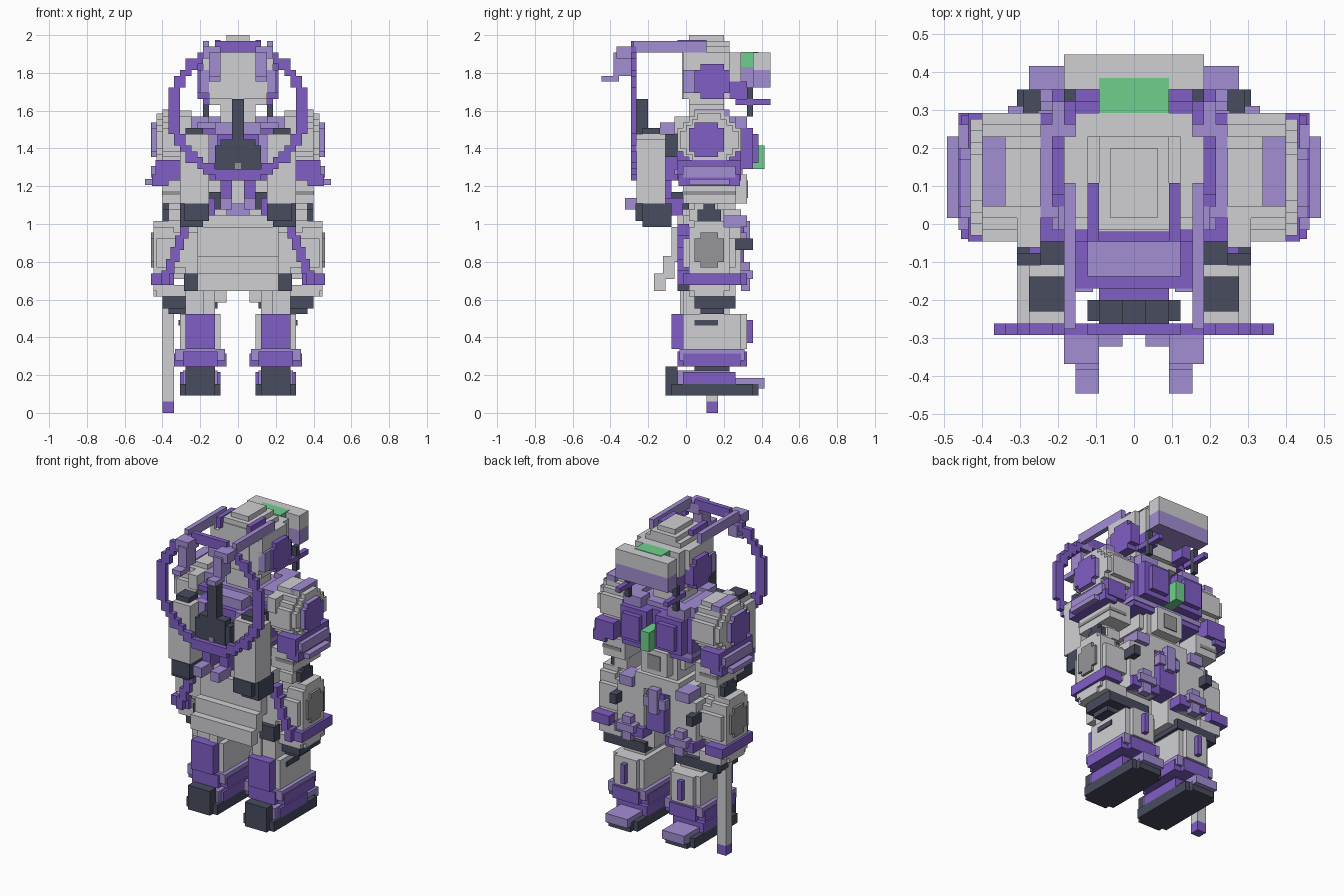
import bpy
import bmesh
from mathutils import Matrix, Vector

U = 2 / 65          # size of one block
MID_Y = 14.5        # block row lying on y = 0

cube = bpy.data.objects.get("Cube")
if cube:
    bpy.data.objects.remove(cube, do_unlink=True)


def material(name, code):
    rgb = [int(code[i:i + 2], 16) / 255 for i in (0, 2, 4)]
    lin = [c / 12.92 if c < 0.04 else ((c + 0.055) / 1.055) ** 2.4 for c in rgb]
    mat = bpy.data.materials.new(name)
    mat.use_nodes = True
    mat.diffuse_color = (*lin, 1)
    mat.node_tree.nodes["Principled BSDF"].inputs["Base Color"].default_value = (*lin, 1)
    return mat


GREY = material("light_grey", "D0D0D4")
STEEL = material("mid_grey", "969698")
LILAC = material("pale_purple", "A28ED2")
PURPLE = material("purple", "805EC6")
DARK = material("dark_slate", "484C5E")
GREEN = material("green", "6ED08C")


def build(name, mat, boxes):
    """Join block-unit boxes, each given as x, y and z ranges, in one object."""
    bm = bmesh.new()
    for ranges in boxes:
        lo, hi = (Vector(c) for c in zip(*ranges))
        shift = Vector((0, MID_Y, 0))
        mid, size = ((lo + hi) / 2 - shift) * U, (hi - lo) * U
        bmesh.ops.create_cube(bm, size=1, matrix=Matrix.LocRotScale(mid, None, size))
    mesh = bpy.data.meshes.new(name)
    bm.to_mesh(mesh)
    bm.free()
    mesh.materials.append(mat)
    obj = bpy.data.objects.new(name, mesh)
    bpy.context.collection.objects.link(obj)


def rounded(x, y, z, step):
    """Boxes for a block whose side outline has stepped corners."""
    return [(x, (y[0] + s, y[1] - s), (z[0] + step - s, z[1] - step + s))
            for s in range(step + 1)]


def mid(name, mat, half, y, z, step=0):
    build(name, mat, rounded((-half, half), y, z, step))


def pair(name, mat, x, y, z, step=0):
    build("left_" + name, mat, rounded(x, y, z, step))
    build("right_" + name, mat, rounded((-x[1], -x[0]), y, z, step))


# Feet
pair("sole", DARK, (3, 10), (12, 26), (3, 5))
pair("sole_tip", DARK, (4, 9), (11, 27), (3, 5))
pair("heel_block", DARK, (4, 9), (11, 13), (4, 8))
pair("shoe", PURPLE, (3, 10), (14, 23), (5, 7))
pair("shoe_collar", LILAC, (3.5, 9.5), (13, 22), (5, 7.3))
pair("toe_cap", LILAC, (4, 9), (22, 28), (4.2, 6))
pair("ankle", DARK, (4, 9), (16, 22), (6, 8.5))

# Shins
pair("boot_cuff", PURPLE, (2, 11), (14, 24), (8, 10.2))
pair("boot_cuff_rim", LILAC, (2.2, 10.8), (13.4, 24.6), (9, 11))
pair("cuff_front", PURPLE, (3.5, 9.5), (13, 25), (8, 10.6))
pair("shin", GREY, (3, 10), (14, 24), (10, 17))
pair("shin_back", GREY, (4, 9), (24, 25), (11, 17))
pair("shin_plate", PURPLE, (4, 9), (12, 14), (11, 17))
pair("shin_stripe", PURPLE, (6, 7), (24, 26), (12, 16))
pair("shin_slot", DARK, (9, 10.2), (16, 20), (15, 16))
pair("knee", GREY, (4, 9), (14, 22), (17, 20))
pair("knee_wrap", DARK, (3.5, 9.5), (16, 23), (18, 20))

# Thighs and hips
pair("thigh", GREY, (2, 9), (14, 22), (19, 31))
pair("thigh_front_rail", GREY, (4, 6), (13.5, 15), (17, 22))
pair("thigh_strap", DARK, (6, 9.3), (13, 15), (21, 24))
pair("thigh_plate", GREY, (3, 9), (21, 24), (22, 32))
pair("thigh_plate_rim", PURPLE, (2.5, 9), (21, 25), (22, 24))
pair("thigh_badge", LILAC, (5, 7), (24, 25.5), (21, 26))
pair("thigh_badge_bar", LILAC, (4, 8), (24, 26), (23, 24.5))
pair("hip_clip", DARK, (8, 9.5), (23, 26), (28, 30))
mid("pelvis", GREY, 7, (14, 22), (27, 34))
mid("belt", GREY, 5, (15, 24), (32, 35))
mid("crotch_plate", PURPLE, 2, (20, 24.5), (24, 32))
mid("crotch_badge", LILAC, 1, (24, 25.5), (28, 33))
mid("crotch_badge_bar", LILAC, 2.5, (23.5, 25), (29, 31))
pair("hip_pod", LILAC, (5, 8), (21, 25), (32, 34))

# Stepped sheet hanging over the hips
build("tail_sheet", GREY, [((-6, 6), (13, 15), (29, 34)),
                           ((-7, 7), (12, 14), (26, 32)),
                           ((-7, 7), (10.5, 12.5), (23, 27)),
                           ((-7, 7), (9, 11), (21, 24))])

# Waist
mid("abdomen", GREY, 4, (14, 23), (33, 42))
mid("abdomen_plate", GREY, 3, (22, 25), (36, 41))
mid("abdomen_disc", STEEL, 1.5, (24, 25.2), (37, 40))
mid("waist_band", GREY, 5, (14, 22), (37, 40))
pair("waist_block", DARK, (3, 5), (12, 15), (35, 38))
pair("waist_fin", PURPLE, (4, 6), (11, 14), (34, 37))
mid("waist_guard", LILAC, 2, (12, 14), (34, 36))

# Chest
mid("chest", PURPLE, 8, (13, 24), (40, 49))
mid("chest_stripe", LILAC, 8.2, (12.5, 24.2), (41, 42))
mid("chest_top", LILAC, 7, (14, 23), (48, 50))
pair("chest_plate", PURPLE, (1, 7), (23, 26), (42, 49))
pair("chest_plate_front", PURPLE, (2, 6), (25, 27), (43, 48))
pair("collar", LILAC, (3, 7), (22, 25), (49, 51))
mid("chest_gem", GREEN, 1, (24, 28), (42, 46))
mid("neck", GREY, 3, (15, 21), (49, 54))
pair("trapezius", LILAC, (5, 8), (15, 23), (49, 51))

# Backpack
mid("pack_core", PURPLE, 6, (9, 14), (40, 48))
mid("pack_lid", LILAC, 4, (10, 13), (48, 50))
pair("pack_panel", LILAC, (3.5, 5.5), (8.7, 10), (42, 48))
mid("pack_link", PURPLE, 3, (7, 10), (42, 46))
mid("pack_block", DARK, 3, (6, 8), (41, 47))
mid("pack_block_sides", DARK, 4, (6.2, 8), (42, 46))
mid("pack_vent", STEEL, 0.5, (5.8, 6.5), (42, 43))
mid("ring_post", DARK, 1, (6, 8), (47, 54))
pair("pack_tail", LILAC, (1, 3), (4, 8), (35, 37))
pair("pack_tail_link", PURPLE, (1, 3), (7, 12), (36, 41))
pair("booster", GREY, (5, 9), (6, 11), (36, 48))
pair("booster_side", GREY, (9, 10), (6, 11), (36, 47))
pair("booster_cap", DARK, (6, 9), (7, 10), (48, 49))
pair("booster_arm", DARK, (6, 8), (11, 13), (44, 48))
pair("nozzle", DARK, (5, 9.2), (5.8, 11.2), (33, 36))
pair("nozzle_side", DARK, (6, 10), (7, 12), (32, 36))

# Halo ring made from blocks
cells = []
for i in range(-12, 12):
    for k in range(-12, 12):
        if 10.5 < ((i + 0.5) ** 2 + (k + 0.5) ** 2) ** 0.5 < 12.1:
            cells.append(((i, i + 1), (5, 6), (52 + k, 53 + k)))
build("halo_ring", PURPLE, cells)

# Shoulders
pair("shoulder", GREY, (8, 13), (13, 24), (42, 52), 3)
pair("shoulder_outer", GREY, (13, 14), (13.5, 23.5), (42.5, 51.5), 3)
pair("shoulder_stripe", LILAC, (11, 13), (16, 22), (51, 52.2))
pair("shoulder_hub", LILAC, (13, 14.8), (15, 21), (44, 50), 1)
pair("shoulder_disc", PURPLE, (14.8, 15), (15, 21), (44, 50), 1)
pair("shoulder_knob", GREY, (8, 10), (12.5, 16), (48, 51))
pair("sleeve", PURPLE, (10, 14.2), (13, 24), (40, 43.5))
pair("sleeve_wing", LILAC, (13, 15), (14, 23), (40.5, 42.5))
pair("sleeve_hem", PURPLE, (12, 14.8), (13.2, 23.8), (39, 41))
pair("sleeve_tip", LILAC, (14, 16), (15, 22), (39.2, 40.2))

# Arms
pair("upper_arm", GREY, (8, 13), (14, 23), (36, 40))
pair("upper_arm_band", STEEL, (9, 13.1), (13.9, 23.1), (37.5, 38.2))
pair("elbow", GREY, (9, 12), (15, 21), (32, 36), 1)
pair("elbow_cap", DARK, (11.5, 13), (16.5, 20.5), (32, 36), 1)
pair("forearm", GREY, (9, 14), (14, 23), (23, 32), 2)
pair("forearm_shell", GREY, (11, 14.5), (15, 22), (20, 33), 1)
pair("forearm_disc", STEEL, (14, 15), (16, 21), (25, 31), 1)
pair("cuff", PURPLE, (11, 15), (14, 24), (22, 24))
pair("wrist", GREY, (9, 14), (15, 23), (20, 22))
pair("hand", DARK, (9, 13), (16, 23), (18, 20))
pair("fingers", DARK, (9, 12), (17, 21), (17, 19))
for side, s in (("left", 1), ("right", -1)):
    steps = []
    for n in range(5):
        edge = sorted((s * (8.5 + n * 0.8), s * (10 + n * 0.8)))
        steps.append((edge, (13, 15), (30 - 2 * n, 32.5 - 2 * n)))
    build(side + "_forearm_trim", PURPLE, steps)

# Rod held on one side
build("rod", GREY, [((-13, -11), (18, 20), (2, 20))])
build("rod_tip", PURPLE, [((-13, -11), (18, 20), (0, 2))])

# Head
mid("head", GREY, 5, (14, 22), (53, 62), 1)
mid("face_plate", GREY, 3, (13.8, 22), (54, 63))
pair("temple", GREY, (5, 6), (14, 22), (58, 62))
mid("head_crown", GREY, 4, (14, 22), (61, 63))
mid("crown_step", GREY, 3, (14, 22), (63, 64))
mid("crown_cap", GREY, 2, (15, 21), (64, 65))
pair("ear", PURPLE, (5, 7), (16, 22), (54, 60), 1)
pair("ear_front", LILAC, (5, 6.5), (14, 17), (55, 59))
mid("visor_bridge", GREY, 5, (21, 24), (57, 62))
mid("visor_core", LILAC, 3, (23, 26), (56, 59.5))
mid("visor", GREY, 6, (26, 29), (59, 62))
mid("visor_lower", LILAC, 6, (26, 29), (56, 59))
mid("visor_lens", GREEN, 3, (24, 27), (59.5, 62.1))
pair("cheek", PURPLE, (3, 5), (21, 25), (54, 57))
pair("chin_fin", PURPLE, (5, 6), (23, 29), (53, 54))
pair("chin_stem", DARK, (5, 6), (25, 26), (51, 56))

# Rails and horns joining the halo to the head
pair("halo_rail", LILAC, (5, 6), (5.5, 18), (62, 64))
pair("crown_rail", PURPLE, (3, 4), (13, 18), (62, 64.2))
pair("horn_root", LILAC, (3, 6), (2.5, 6), (61, 63))
pair("horn", LILAC, (3, 5), (2, 5), (58, 62))
pair("horn_tip", LILAC, (3, 5), (0, 3), (57, 58))
